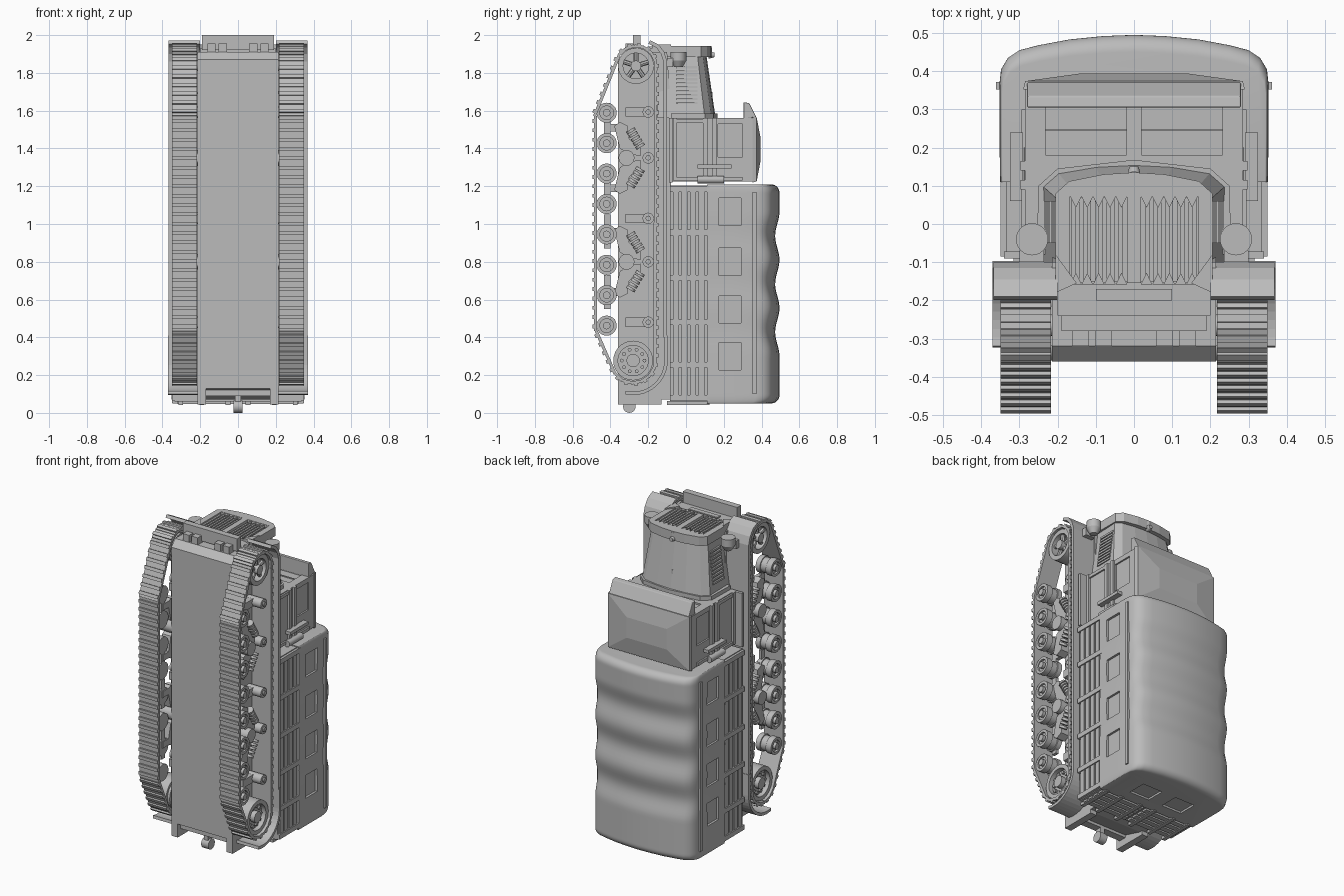
import bpy, bmesh
from math import sin, cos, pi, radians, sqrt
from mathutils import Vector, Matrix

if "Cube" in bpy.data.objects:
    bpy.data.objects.remove(bpy.data.objects["Cube"])

grey = bpy.data.materials.new("plain grey")
grey.use_nodes = True
grey.diffuse_color = (0.5, 0.5, 0.5, 1)
grey.node_tree.nodes["Principled BSDF"].inputs["Base Color"].default_value = (0.5, 0.5, 0.5, 1)


class Part:
    """Collects primitives in one mesh; done() turns it into an object."""
    def __init__(self, name):
        self.name, self.bm = name, bmesh.new()

    def box(self, x0, x1, y0, y1, z0, z1):
        m = Matrix.Translation(((x0 + x1) / 2, (y0 + y1) / 2, (z0 + z1) / 2))
        bmesh.ops.create_cube(self.bm, size=1, matrix=m @ Matrix.Diagonal((x1 - x0, y1 - y0, z1 - z0, 1)))
        return self

    def rod(self, a, b, r, r2=None, n=20):
        a, b = Vector(a), Vector(b)
        m = Matrix.Translation((a + b) / 2) @ (b - a).to_track_quat('Z', 'Y').to_matrix().to_4x4()
        bmesh.ops.create_cone(self.bm, cap_ends=True, segments=n, radius1=r,
                              radius2=r if r2 is None else r2, depth=(b - a).length, matrix=m)
        return self

    def axle(self, y, z, r, x0, x1, n=20):
        return self.rod((x0, y, z), (x1, y, z), r, n=n)

    def loft(self, rings, closed=False):
        vs = [[self.bm.verts.new(p) for p in ring] for ring in rings]
        n = len(vs[0])
        for a, b in zip(vs, vs[1:] + (vs[:1] if closed else [])):
            for i in range(n):
                j = (i + 1) % n
                self.bm.faces.new((a[i], a[j], b[j], b[i]))
        if not closed:
            self.bm.faces.new(vs[0])
            self.bm.faces.new(vs[-1])
        return self

    def prism(self, pts, axis, a, b):
        place = (lambda p, t: (t, p[0], p[1])) if axis == 'x' else (lambda p, t: (p[0], p[1], t))
        return self.loft([[place(p, t) for p in pts] for t in (a, b)])

    def ring(self, y, z, ro, ri, x0, x1, n=28):
        circle = [(cos(2 * pi * i / n), sin(2 * pi * i / n)) for i in range(n)]
        return self.loft([[(x, y + r * c, z + r * s) for c, s in circle]
                          for r, x in ((ro, x0), (ro, x1), (ri, x1), (ri, x0))], True)

    def ribbon(self, path, t, x0, x1):
        out = []
        for i, p in enumerate(path):
            d = Vector(path[min(i + 1, len(path) - 1)]) - Vector(path[max(i - 1, 0)])
            d.normalize()
            out.append((p[0] + d.y * t, p[1] - d.x * t))
        return self.prism(list(path) + out[::-1], 'x', x0, x1)

    def done(self, mirror=False, smooth=False, bevel=0, cutter=None):
        bmesh.ops.recalc_face_normals(self.bm, faces=self.bm.faces)
        me = bpy.data.meshes.new(self.name)
        self.bm.to_mesh(me)
        self.bm.free()
        me.materials.append(grey)
        ob = bpy.data.objects.new(self.name, me)
        bpy.context.collection.objects.link(ob)
        bpy.ops.object.select_all(action='DESELECT')
        ob.select_set(True)
        bpy.context.view_layer.objects.active = ob
        if mirror:
            ob.modifiers.new("mirror", 'MIRROR').use_mirror_merge = False
        if cutter:
            ob.modifiers.new("cut", 'BOOLEAN').object = cutter
            bpy.ops.object.modifier_apply(modifier="cut")
            bpy.data.objects.remove(cutter)
        if bevel:
            mod = ob.modifiers.new("bevel", 'BEVEL')
            mod.width, mod.segments = bevel, 2
        if smooth:
            bpy.ops.object.shade_smooth_by_angle(angle=radians(35))
        return ob


def both(half):
    """Closes a half profile running from the side to the centre line."""
    return half + [(-x, y) for x, y in half[::-1] if x > 0]


# Hull with sloped ends, front plates, tow gear
hull = Part("hull").prism([(-.36, .13), (-.36, 1.87), (-.32, 1.91), (-.1, 1.91), (-.08, 1.6), (-.08, .07), (-.15, .07)], 'x', -.215, .215)
hull.box(-.2, .2, -.24, -.15, 1.9, 1.93).box(-.1, .1, -.2, -.17, 1.92, 1.94).done()
bumper = Part("front_bumper").box(-.19, .19, -.28, -.24, 1.92, 2)
for x in (.08, .14):
    for s in (-1, 1):
        bumper.box(s * x - .022, s * x + .022, -.32, -.27, 1.9, 1.955)
bumper.done()
Part("rear_brackets").box(.17, .215, -.36, -.13, .045, .14).done(mirror=True)
Part("rear_crossbar").box(-.2, .2, -.33, -.28, .09, .14).done()
Part("tow_hook").box(-.015, .015, -.32, -.28, .04, .14).axle(-.3, .033, .033, -.025, .025).done(smooth=True)

# Track loop: links and raised bars spaced along a path round the wheels
arc = lambda y, z, r, a, b: [Vector((y + r * cos(radians(t)), z + r * sin(radians(t)))) for t in range(a, b + 1, 8)]
path = arc(-.265, 1.837, .105, 0, 156) + [Vector((-.479, 1.588)), Vector((-.479, .44))] + arc(-.28, .277, .117, 204, 356)
path.append(path[0])
track = Part("track")
length = sum((b - a).length for a, b in zip(path, path[1:]))
count = 78
pitch, want, run = length / count, 0, 0
for a, b in zip(path, path[1:]):
    seg, d = (b - a).length, (b - a).normalized()
    out = Vector((d.y, -d.x))
    while want < run + seg - 1e-6:
        p = a + d * (want - run)
        for half, lo, hi in ((.51, -.009, .007), (.2, .006, .017)):
            track.prism([p + d * pitch * half * k + out * h for k, h in ((-1, lo), (1, lo), (1, hi), (-1, hi))], 'x', .217, .35)
        want += pitch
    run += seg
track.done(mirror=True)

# Road wheels
wheels = Part("road_wheels")
for i in range(8):
    z = .462 + i * .161
    wheels.axle(-.42, z, .046, .23, .325).ring(-.42, z, .053, .036, .3, .338).axle(-.42, z, .02, .3, .345, 12)
    wheels.axle(-.42, z, .053, .23, .26)
wheels.done(mirror=True, smooth=True)

# Spoked drive wheel in front, bolted idler behind
drive = Part("drive_wheel").ring(-.265, 1.837, .095, .068, .235, .335).axle(-.265, 1.837, .028, .215, .34)
drive.axle(-.265, 1.837, .08, .22, .27)
for i in range(5):
    a = 2 * pi * i / 5 + .3
    drive.rod((.31, -.265, 1.837), (.31, -.265 + .075 * cos(a), 1.837 + .075 * sin(a)), .013, n=8)
drive.done(mirror=True, smooth=True)
idler = Part("idler_wheel").ring(-.28, .277, .105, .08, .235, .335).axle(-.28, .277, .09, .22, .305).axle(-.28, .277, .035, .3, .335)
for i in range(10):
    a = 2 * pi * i / 10
    idler.axle(-.28 + .06 * cos(a), .277 + .06 * sin(a), .01, .3, .318, 8)
idler.done(mirror=True, smooth=True)

# Return rollers with brackets
rollers = Part("return_rollers")
for z in (.48, .8, 1.03, 1.35, 1.593):
    rollers.axle(-.2, z, .03, .21, .32).axle(-.2, z, .014, .31, .33, 10)
    if z not in (.8, 1.35):
        rollers.box(.21, .26, -.32, -.2, z - .024, z + .024)
rollers.done(mirror=True, smooth=True)

# Sprung bogies
bogies = Part("bogies")
for c in (.8, 1.35):
    bogies.axle(-.315, c, .042, .21, .315)
    for s in (-1, 1):
        arm = [(-.3, .02), (-.35, .05), (-.38, .17), (-.35, .19), (-.31, .17), (-.3, .1), (-.24, .06), (-.24, .01)]
        bogies.prism([(y, c + s * z) for y, z in arm], 'x', .225, .285)
        bogies.box(.225, .25, -.43, -.34, c + s * .16 - .02, c + s * .16 + .02)
        bogies.box(.23, .25, -.435, -.4, c + s * .16 - .09, c + s * .16 + .09)
        a, b = Vector((.285, -.295, c + s * .15)), Vector((.285, -.235, c + s * .05))
        for k in range(5):
            bogies.rod(a.lerp(b, k / 5), a.lerp(b, k / 5 + .13), .025, n=12)
bogies.done(mirror=True, smooth=True)

# Mudguards: long shelf with front curl and rear curl
front = [(-.1, .4), (-.1, 1.86), (-.115, 1.91), (-.145, 1.95), (-.19, 1.972)]
Part("mudguard").ribbon(front, -.02, .2, .368).done(mirror=True)
Part("mudguard_flare").prism([(.205, -.08), (.205, -.18), (.15, -.155)], 'z', 1.9, 1.95).done(mirror=True)
rear = [tuple(p) for p in arc(-.28, .277, .165, 256, 360)] + [(-.115, .41)]
Part("rear_mudguard").ribbon(rear, .018, .213, .37).done(mirror=True)

# Bonnet, radiator frame, grille, louvres
bonnet = Part("bonnet").loft([[(x, y, z) for x, y in both(h)] for z, h in (
    (1.56, [(.235, -.15), (.24, .1), (.2, .135), (.1, .152), (0, .157)]),
    (1.9, [(.185, -.15), (.195, .06), (.16, .088), (.08, .102), (0, .107)]))])
bonnet.box(-.006, .006, .1, .14, 1.6, 1.7).done()
holes = Part("grille_cutter").box(.018, .167, -.158, .072, 1.92, 2).done(mirror=True)
frame = [(.205, -.155), (.205, .08), (.17, .112), (.08, .13), (0, .135)]
Part("radiator_frame").prism(both(frame), 'z', 1.885, 1.942).done(cutter=holes)
grille = Part("grille_bars")
for i in range(7):
    x = .03 + i * .0205
    grille.box(x, x + .011, -.155, .07, 1.918, 1.935)
for i in range(5):
    x = .018 + i * .0298
    for y, s in ((.072, -1), (-.158, 1)):
        grille.prism([(x, y), (x + .0298, y), (x + .015, y + s * .03)], 'z', 1.918, 1.94)
grille.done(mirror=True)
Part("radiator_cap").rod((0, .12, 1.885), (0, .12, 1.935), .018).rod((0, .12, 1.895), (0, .15, 1.895), .02, .012).done(smooth=True)
louvres = Part("louvres")
for i in range(10):
    z = 1.635 + i * .021
    x = .238 - (z - 1.56) * .14
    louvres.box(x - .03, x + .008, -.05, .06, z, z + .012)
louvres.done(mirror=True)
Part("scuttle").prism(both([(.255, -.08), (.25, .1), (.2, .145), (0, .168)]), 'z', 1.55, 1.585).done()

# Headlights
lamp = Part("headlight").rod((.267, -.04, 1.865), (.267, -.04, 1.91), .042, n=24)
lamp.rod((.267, -.04, 1.83), (.267, -.04, 1.865), .022, .042, n=24)
lamp.box(.235, .3, -.1, -.07, 1.83, 1.88).done(mirror=True, smooth=True)

# Cab with recessed windows, roof, visor and side bars
panes = Part("window_cutter").box(.02, .232, .18, .31, 1.55, 1.6).box(.275, .33, .17, .3, 1.355, 1.53).done(mirror=True)
Part("cab").box(-.285, .285, -.075, .36, 1.225, 1.56).done(cutter=panes)
Part("pane_dividers").box(.02, .232, .243, .249, 1.54, 1.556).done(mirror=True)
roof = [((.29, 1.22, 1.568), .352), ((.285, 1.225, 1.565), .374), ((.14, 1.33, 1.46), .394)]
Part("cab_roof").loft([[(-x, y, a), (x, y, a), (x, y, b), (-x, y, b)] for (x, a, b), y in roof]).done()
Part("visor").prism([(.305, 1.555), (.305, 1.645), (.335, 1.64), (.372, 1.565)], 'x', -.28, .28).done(bevel=.004)
bars = Part("cab_side_bars").box(.29, .325, .06, .24, 1.295, 1.315)
for y in (.09, .14):
    bars.box(.28, .297, y, y + .025, 1.225, 1.56)
bars.box(.28, .297, -.07, -.05, 1.23, 1.56).box(.28, .295, -.07, .3, 1.23, 1.25).box(.28, .295, -.07, .09, 1.535, 1.555)
bars.done(mirror=True)
Part("cab_steps").box(.2, .34, -.09, -.072, 1.22, 1.56).done(mirror=True)
Part("side_roll").rod((.3, .06, 1.235), (.3, .2, 1.235), .02).done(mirror=True, smooth=True)

# Cargo bed with rails and posts
Part("cargo_bed").box(-.335, .335, -.085, .125, .06, 1.205).done()
rails = Part("bed_rails")
for y in (-.07, -.025, .02, .065):
    rails.box(.33, .343, y, y + .033, .065, 1.2)
    rails.box(.01, .32, y, y + .033, .048, .062)
for z in (.065, .24, .465, .7, .94, 1.17):
    rails.box(.33, .35, -.085, .125, z, z + .03)
for x in (.04, .18, .29):
    rails.box(x, x + .025, -.1, .125, .043, .062)
rails.done(mirror=True)

# Canvas cover: arched section sagging between the hoops, with window recesses
section = both([(.351, .11), (.352, .25), (.352, .37), (.348, .405), (.33, .435), (.3, .455), (.25, .468), (.17, .483), (.08, .492), (0, .495)])
rings = []
for i in range(81):
    t = i / 80
    z = .05 + 1.16 * (.5 - .5 * cos(pi * t))
    sag = .023 * sin(pi * (z - .3) / .255) ** 2 if .3 < z < 1.065 else 0
    e = max(0, .045 - min(z - .05, 1.21 - z))
    tuck = .045 - sqrt(max(0, .045 ** 2 - e * e))
    rings.append([(x * (1 - sag * .35 - tuck * .45), y - (sag + tuck) * (y - .11) / .385, z) for x, y in section])
recess = Part("cover_cutter")
for z in (.3, .547, .8, 1.065):
    recess.box(.337, .4, .175, .29, z - .072, z + .072)
recess.box(.05, .19, .19, .31, 0, .062)
Part("canvas_cover").loft(rings).done(smooth=True, cutter=recess.done(mirror=True))
Part("cover_side_strip").box(.34, .361, .352, .372, .1, 1.17).done(mirror=True)
